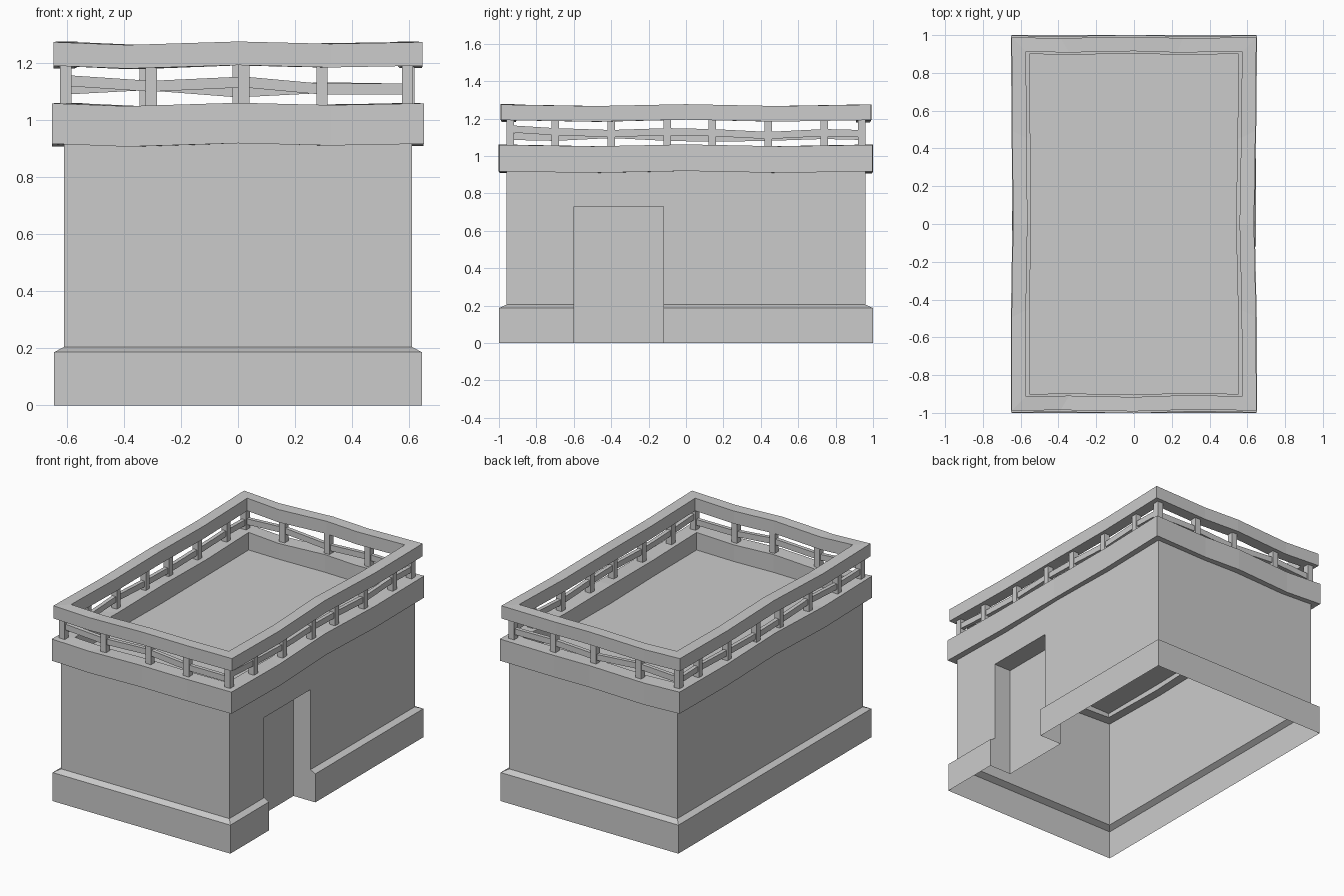
import bpy, bmesh
from mathutils import Vector

if "Cube" in bpy.data.objects:
    bpy.data.objects.remove(bpy.data.objects["Cube"])


def make_object(name, bm):
    bmesh.ops.recalc_face_normals(bm, faces=bm.faces)
    me = bpy.data.meshes.new(name)
    bm.to_mesh(me)
    bm.free()
    ob = bpy.data.objects.new(name, me)
    bpy.context.collection.objects.link(ob)
    return ob


def add_beam(bm, a, b, width, height):
    """Box running from a to b with plumb ends."""
    a, b = Vector(a), Vector(b)
    d = (b - a)
    d.z = 0
    side = Vector((-d.y, d.x, 0)).normalized() * width / 2
    up = Vector((0, 0, height / 2))
    q = [[bm.verts.new(p + s * side + u * up) for s, u in ((-1, -1), (1, -1), (1, 1), (-1, 1))]
         for p in (a, b)]
    bm.faces.new(q[0][::-1])
    bm.faces.new(q[1])
    for i in range(4):
        j = (i + 1) % 4
        bm.faces.new((q[0][i], q[0][j], q[1][j], q[1][i]))


def box(name, x, y, z):
    bm = bmesh.new()
    add_beam(bm, (x[0], sum(y) / 2, sum(z) / 2), (x[1], sum(y) / 2, sum(z) / 2),
             y[1] - y[0], z[1] - z[0])
    return make_object(name, bm)


# Uneven handmade edges: (fraction along side, inward shift, height shift)
WOBBLE = [
    [(0, 0, 0), (.2, .003, -.01), (.5, -.004, .002), (.75, .006, -.006)],
    [(0, 0, 0), (.25, .002, -.008), (.5, .013, .002), (.75, .005, -.008)],
    [(0, 0, 0), (.3, .004, -.005), (.5, -.003, .001), (.8, .004, -.012)],
    [(0, 0, 0), (.25, .004, -.008), (.5, .008, .002), (.75, .0, -.009)],
]


def wavy_ring(name, outer, inner, z0, z1):
    bm = bmesh.new()
    loops = []
    normals = [Vector((0, 1)), Vector((-1, 0)), Vector((0, -1)), Vector((1, 0))]

    def corners(s):
        return [Vector(c) for c in ((-s[0], -s[1]), (s[0], -s[1]), (s[0], s[1]), (-s[0], s[1]))]
    co, ci = corners(outer), corners(inner)
    for k in range(4):
        for f, shift, dz in WOBBLE[k]:
            o = co[k].lerp(co[(k + 1) % 4], f) + normals[k] * shift
            i = ci[k].lerp(ci[(k + 1) % 4], f) + normals[k] * shift
            loops.append([bm.verts.new((p.x, p.y, z + dz)) for p, z in
                          ((o, z0), (o, z1), (i, z1), (i, z0))])
    for n, a in enumerate(loops):
        b = loops[(n + 1) % len(loops)]
        for i in range(4):
            j = (i + 1) % 4
            bm.faces.new((a[i], b[i], b[j], a[j]))
    return make_object(name, bm)


# Walls with bevelled plinth
bm = bmesh.new()
rings = [[bm.verts.new((sx * x, sy * y, z)) for sx, sy in ((-1, -1), (1, -1), (1, 1), (-1, 1))]
         for x, y, z in ((.645, 1, 0), (.645, 1, .187), (.61, .96, .205), (.61, .96, .93))]
bm.faces.new(rings[0][::-1])
bm.faces.new(rings[-1])
for a, b in zip(rings, rings[1:]):
    for i in range(4):
        j = (i + 1) % 4
        bm.faces.new((a[i], a[j], b[j], b[i]))
walls = make_object("walls", bm)

# Doorway recess
cutter = box("doorway_cutter", (.487, .8), (-.6, -.12), (-.1, .73))
mod = walls.modifiers.new("doorway", 'BOOLEAN')
mod.object = cutter
mod.operation = 'DIFFERENCE'
mod.solver = 'EXACT'
dg = bpy.context.evaluated_depsgraph_get()
me = bpy.data.meshes.new_from_object(walls.evaluated_get(dg))
walls.modifiers.clear()
walls.data = me
bpy.data.objects.remove(cutter)

# Open the underside and top so the walls are a hollow shell
bm = bmesh.new()
bm.from_mesh(me)
ends = [f for f in bm.faces if all(v.co.z < .001 for v in f.verts) or all(v.co.z > .92 for v in f.verts)]
bmesh.ops.delete(bm, geom=ends, context='FACES')
bm.to_mesh(me)
bm.free()

# Flat roof
bm = bmesh.new()
bm.faces.new([bm.verts.new((x, y, .945)) for x, y in ((-.58, -.93), (.58, -.93), (.58, .93), (-.58, .93))])
make_object("roof", bm)

# Parapet and top rail
wavy_ring("parapet", (.652, .998), (.553, .9), .918, 1.06)
wavy_ring("top_rail", (.648, .988), (.572, .912), 1.192, 1.275)

# Balustrade posts and middle bars, one run per side
xs_front = [-.605, -.305, .02, .295, .595]
xs_back = [-.605, -.325, .0, .295, .595]
ys = [-.94, -.7, -.4, -.1, .14, .44, .74, .94]
runs = [
    ([(x, -.94) for x in xs_front], [1.14, 1.12, 1.135, 1.11, 1.11]),
    ([(x, .94) for x in xs_back], [1.11, 1.125, 1.10, 1.115, 1.11]),
    ([(.6, y) for y in ys], [1.145, 1.13, 1.12, 1.13, 1.125, 1.11, 1.125, 1.12]),
    ([(-.605, y) for y in ys], [1.105, 1.10, 1.115, 1.10, 1.095, 1.10, 1.11, 1.105]),
]
posts, bars = bmesh.new(), bmesh.new()
for n, (pts, heights) in enumerate(runs):
    for x, y in (pts if n < 2 else pts[1:-1]):
        add_beam(posts, (x - .02, y, 1.122), (x + .02, y, 1.122), .04, .155)
    for i in range(len(pts) - 1):
        add_beam(bars, (*pts[i], heights[i]), (*pts[i + 1], heights[i + 1]), .025, .038)
make_object("balustrade_posts", posts)
make_object("balustrade_bars", bars)
